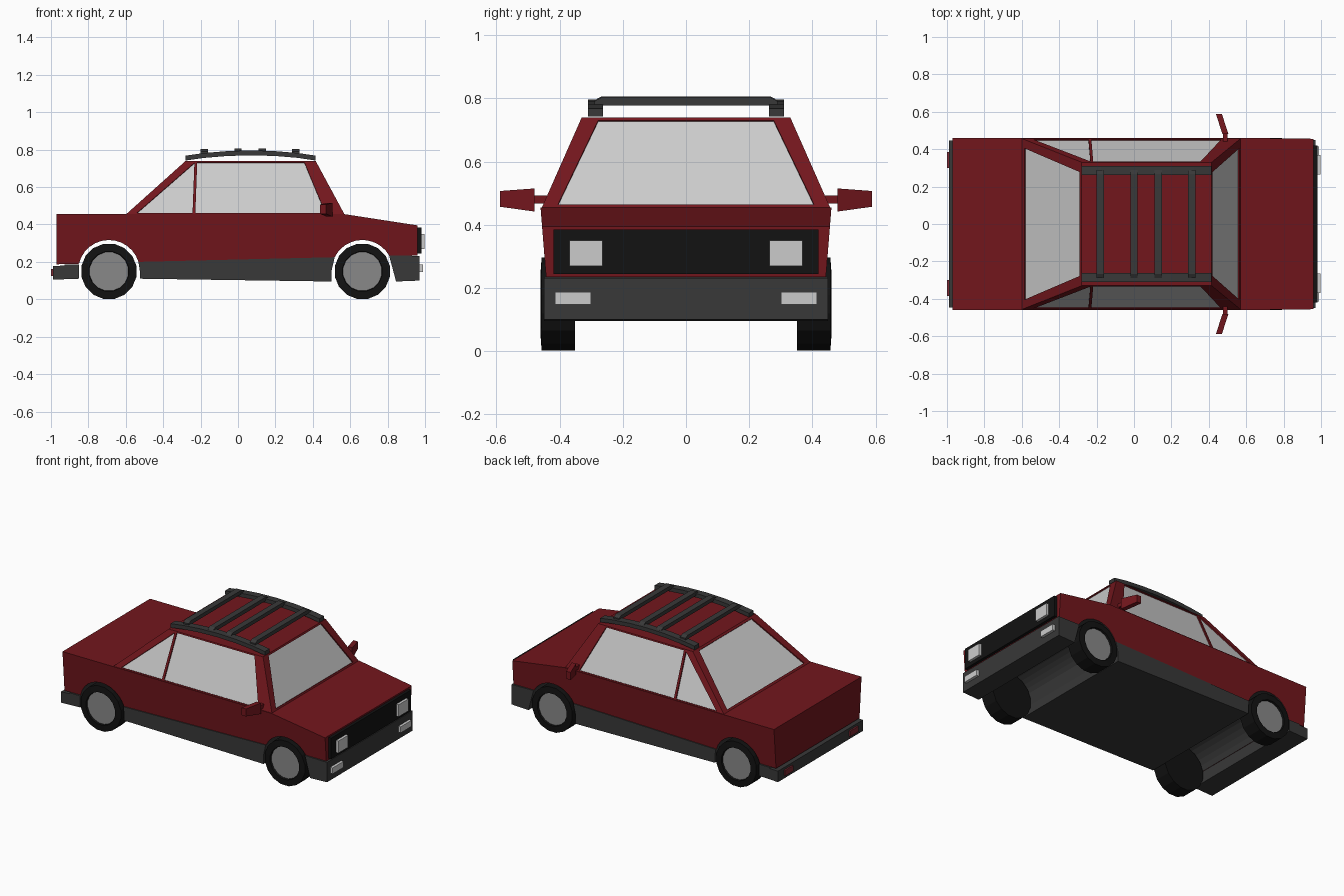
import bpy, bmesh, math
from mathutils import Vector

if "Cube" in bpy.data.objects:
    bpy.data.objects.remove(bpy.data.objects["Cube"])


def material(name, r, g, b):
    m = bpy.data.materials.new(name)
    m.diffuse_color = (r, g, b, 1)
    m.use_nodes = True
    m.node_tree.nodes["Principled BSDF"].inputs["Base Color"].default_value = m.diffuse_color
    return m


RED = material("red_paint", 0.17, 0.008, 0.012)
DARK = material("dark_trim", 0.04, 0.04, 0.04)
BLACK = material("black_rubber", 0.006, 0.006, 0.006)
HUB = material("hub_grey", 0.25, 0.25, 0.25)
LAMP = material("tail_red", 0.2, 0.02, 0.03)


def finish(bm, name, *mats, recalc=True):
    if recalc:
        bmesh.ops.recalc_face_normals(bm, faces=bm.faces)
    me = bpy.data.meshes.new(name)
    bm.to_mesh(me)
    bm.free()
    for m in mats:
        if m:
            me.materials.append(m)
    ob = bpy.data.objects.new(name, me)
    bpy.context.collection.objects.link(ob)
    return ob


def prism(name, pts, mat, lo, hi):
    """Side profile (x, z) spanned between y = lo(z) and y = hi(z)."""
    bm = bmesh.new()
    a = [bm.verts.new((x, lo(z), z)) for x, z in pts]
    b = [bm.verts.new((x, hi(z), z)) for x, z in pts]
    bm.faces.new(a)
    bm.faces.new(b[::-1])
    for i in range(len(pts)):
        j = (i + 1) % len(pts)
        bm.faces.new((a[i], b[i], b[j], a[j]))
    return finish(bm, name, mat)


def wide(name, pts, mat, half):
    return prism(name, pts, mat, lambda z: -half, lambda z: half)


def box(name, x, y, z, mat):
    return prism(name, [(x[0], z[0]), (x[1], z[0]), (x[1], z[1]), (x[0], z[1])],
                 mat, lambda _: y[0], lambda _: y[1])


def hull(name, pts, mat):
    bm = bmesh.new()
    for p in pts:
        bm.verts.new(p)
    bmesh.ops.convex_hull(bm, input=bm.verts)
    bmesh.ops.dissolve_limit(bm, angle_limit=0.02, verts=bm.verts, edges=bm.edges)
    return finish(bm, name, mat)


REAR, FRONT, AXLE, ARCH = -0.69, 0.665, 0.152, 0.165


def arch(cx, z0, z1, n=12):
    """Arch points from its rear foot at z0 over to its front foot at z1."""
    a0 = math.pi - math.asin((z0 - AXLE) / ARCH)
    a1 = math.asin((z1 - AXLE) / ARCH)
    angs = [a0 + (a1 - a0) * i / n for i in range(n + 1)]
    return [(cx + ARCH * math.cos(a), AXLE + ARCH * math.sin(a)) for a in angs]


# lower body with wheel arches cut through the full width
rear_arch, front_arch = arch(REAR, 0.19, 0.2), arch(FRONT, 0.225, 0.235)
profile = ([(-0.97, 0.187)] + rear_arch + front_arch +
           [(0.96, 0.235), (0.96, 0.395), (0.57, 0.455), (-0.97, 0.455)])
half = lambda z: 0.44 + 0.08 * (z - 0.2)
body = prism("body", profile, RED, lambda z: -half(z), half)
body.data.materials.append(DARK)
for p in body.data.polygons:
    c = p.center
    in_arch = min(math.hypot(c.x - cx, c.z - AXLE) for cx in (REAR, FRONT)) < ARCH + 0.002
    if abs(p.normal.y) < 0.5 and in_arch:
        p.material_index = 1

# sill with floor, and bumpers
wide("sill", [(REAR + ARCH, 0.11), (FRONT - ARCH, 0.095), (FRONT - ARCH, AXLE),
              front_arch[0], rear_arch[-1], (REAR + ARCH, AXLE)], DARK, 0.447)
wide("front_bumper", [(0.845, 0.095), (0.97, 0.1), (0.97, 0.232), front_arch[-1],
                      (FRONT + ARCH, AXLE)], DARK, 0.45)
wide("rear_bumper", [(-0.99, 0.105), (-0.85, 0.11), (-0.85, 0.187), (-0.925, 0.187),
                     (-0.93, 0.18), (-0.99, 0.178)], DARK, 0.447)

# grille and lamps
box("grille", (0.95, 0.98), (-0.42, 0.42), (0.245, 0.385), BLACK)
for s, side in ((1, "left"), (-1, "right")):
    def span(a, b):
        return sorted((s * a, s * b))
    box(side + "_headlight", (0.97, 0.997), span(0.265, 0.368), (0.27, 0.35), None)
    box(side + "_fog_lamp", (0.96, 0.988), span(0.30, 0.415), (0.147, 0.187), None)
    box(side + "_tail_lamp", (-1.0, -0.98), span(0.30, 0.385), (0.125, 0.162), LAMP)

# cabin: four framed sides with recessed glass
ZB, ZT = 0.453, 0.74


def cab(z, end):
    """End x and half width of the cabin at height z."""
    t = (z - ZB) / (ZT - ZB)
    return (0.57 - 0.155 * t if end > 0 else -0.60 + 0.32 * t), 0.457 - 0.127 * t


def side_pt(s, x, z):
    return Vector((x, s * cab(z, 1)[1], z))


def end_pt(e, y, z):
    return Vector((cab(z, e)[0], y, z))


panels = []
for s in (1, -1):
    panels.append(([side_pt(s, *p) for p in ((-0.6, ZB), (0.57, ZB), (0.415, ZT), (-0.28, ZT))],
                   [side_pt(s, *p) for p in ((-0.54, 0.462), (0.467, 0.462), (0.355, 0.732), (-0.23, 0.732))]))
    panels.append(([end_pt(s, *p) for p in ((-0.457, ZB), (0.457, ZB), (0.33, ZT), (-0.33, ZT))],
                   [end_pt(s, *p) for p in ((-0.405, 0.465), (0.405, 0.465), (0.278, 0.73), (-0.278, 0.73))]))

frame, glass = bmesh.new(), bmesh.new()


def quad(bm, pts, out):
    f = bm.faces.new([bm.verts.new(p) for p in pts])
    f.normal_update()
    if f.normal.dot(out) < 0:
        f.normal_flip()


for outer, inner in panels:
    n = (outer[1] - outer[0]).cross(outer[3] - outer[0]).normalized()
    mid = sum(inner, Vector()) / 4
    if n.dot(mid - Vector((0, 0, 0.5))) < 0:
        n = -n
    deep = [p - n * 0.008 for p in inner]
    for i in range(4):
        j = (i + 1) % 4
        quad(frame, (outer[i], outer[j], inner[j], inner[i]), n)
        quad(frame, (inner[i], inner[j], deep[j], deep[i]), mid - (inner[i] + inner[j]) / 2)
    quad(glass, deep, n)
quad(frame, panels[0][0][2:] + panels[2][0][:1:-1], Vector((0, 0, 1)))
bmesh.ops.remove_doubles(frame, verts=frame.verts, dist=0.0005)
finish(frame, "cabin_frame", RED, recalc=False)
finish(glass, "windows", recalc=False)

# window dividers, roof rails, mirrors
rail_top = [(-0.28, 0.768), (-0.18, 0.782), (-0.06, 0.792), (0.07, 0.796),
            (0.2, 0.792), (0.32, 0.782), (0.415, 0.768)]
rail = rail_top + [(x, z - 0.026) for x, z in rail_top[::-1]]
for s, side in ((1, "left"), (-1, "right")):
    prism(side + "_window_divider", [(-0.243, 0.462), (-0.228, 0.462), (-0.218, 0.732), (-0.233, 0.732)],
          RED, lambda z: s * (cab(z, 1)[1] - 0.015), lambda z: s * cab(z, 1)[1])
    prism(side + "_roof_rail", rail, DARK, lambda z: s * 0.262, lambda z: s * 0.31)
    hull(side + "_mirror_arm", [(x, s * y, z) for y in (0.44, 0.49) for x in (0.475, 0.5)
                                for z in (0.467, 0.492)], RED)
    hull(side + "_mirror", [(x + dx, s * y, z) for x, y, z0, z1 in
                            ((0.487, 0.48, 0.442, 0.515), (0.452, 0.588, 0.457, 0.507))
                            for dx in (-0.014, 0.018) for z in (z0, z1)], RED)

# roof crossbars with tapered ends
for i, (x, z) in enumerate(((-0.18, 0.803), (0.0, 0.806), (0.13, 0.806), (0.31, 0.803))):
    hull(f"crossbar_{i + 1}", [(x + dx, s * y, z + dz) for s in (1, -1) for dx in (-0.02, 0.02)
                               for y, dz in ((0.268, 0), (0.29, -0.012), (0.29, -0.025))], DARK)

# wheels: tyre with recessed hub face
for cx, end in ((FRONT, "front"), (REAR, "rear")):
    for s, side in ((1, "left"), (-1, "right")):
        bm = bmesh.new()
        n = 16
        rings = []
        for r, y in ((0.15, 0.352), (0.15, 0.457), (0.108, 0.46), (0.105, 0.448)):
            rings.append([bm.verts.new((cx + r * math.cos(2 * math.pi * (k + 0.5) / n), s * y,
                                        0.149 + r * math.sin(2 * math.pi * (k + 0.5) / n))) for k in range(n)])
        for a, b in zip(rings, rings[1:]):
            for k in range(n):
                bm.faces.new((a[k], a[(k + 1) % n], b[(k + 1) % n], b[k]))
        bm.faces.new(rings[0])
        bm.faces.new(rings[-1]).material_index = 1
        finish(bm, f"{end}_{side}_wheel", BLACK, HUB)
